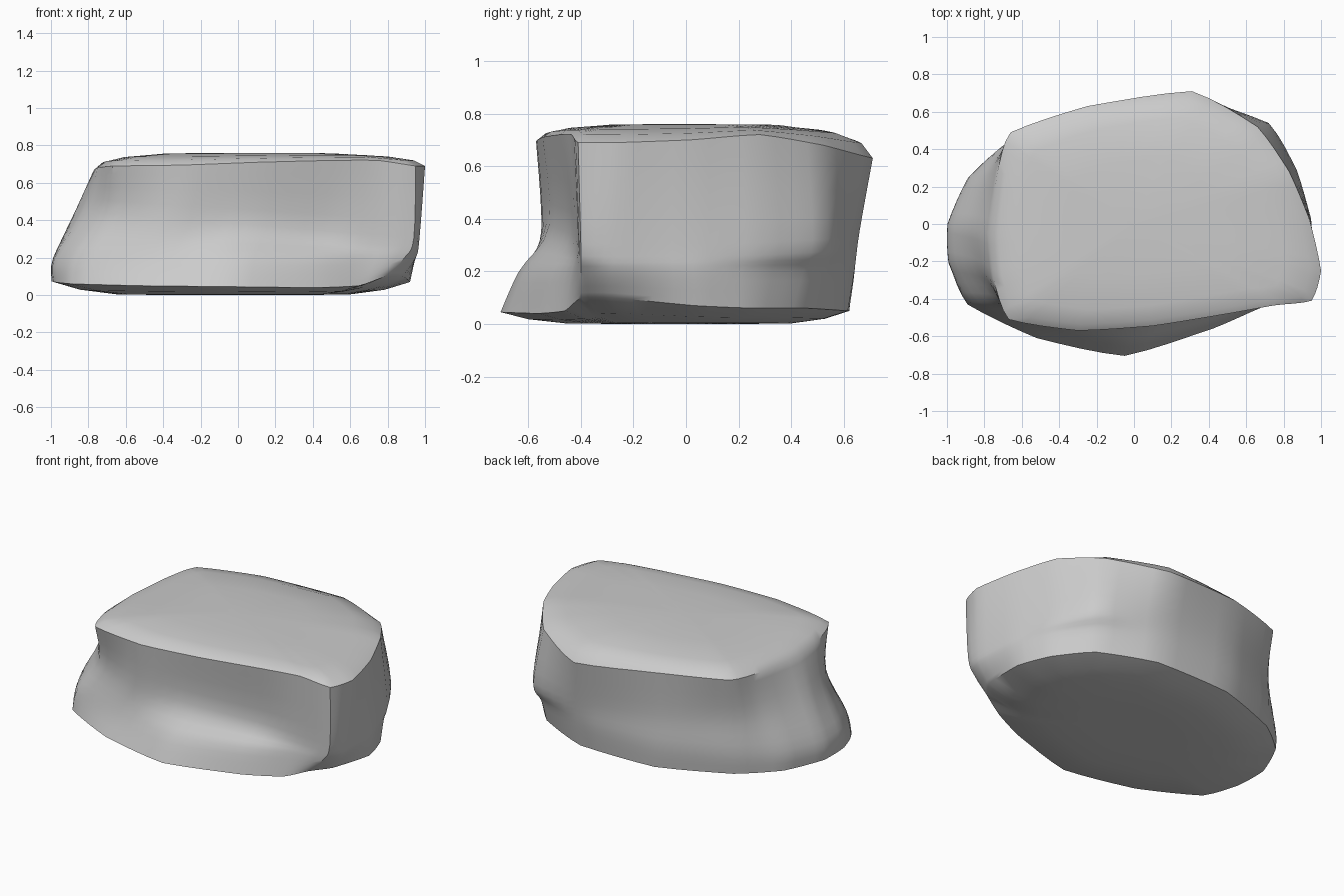
import bpy, bmesh
from mathutils import Vector

if "Cube" in bpy.data.objects:
    bpy.data.objects.remove(bpy.data.objects["Cube"])

# Matching outlines, counter-clockwise from the front right corner
top_rim = [(.95, -.41), (1.0, -.25), (.94, .02), (.83, .28), (.66, .52), (.31, .71),
           (-.25, .63), (-.66, .49), (-.73, .28), (-.77, -.05), (-.75, -.30), (-.67, -.51),
           (-.30, -.57), (.10, -.545), (.50, -.48), (.75, -.435)]
top_z = [.69, .69, .70, .72, .68, .63, .68, .69, .68, .67, .68, .69, .695, .71, .72, .72]
waist = [(.94, -.40), (.97, -.27), (.945, .02), (.87, .29), (.72, .54), (.33, .66),
         (-.24, .61), (-.66, .44), (-.79, .26), (-.87, -.02), (-.83, -.24), (-.70, -.43),
         (-.36, -.55), (.05, -.52), (.45, -.44), (.72, -.415)]
shelf = [(.89, -.40), (.95, -.28), (.945, .03), (.86, .27), (.69, .50), (.33, .64),
         (-.22, .62), (-.66, .45), (-.88, .25), (-.985, 0), (-.98, -.20), (-.86, -.42),
         (-.47, -.56), (-.02, -.635), (.40, -.53), (.68, -.435)]
base_rim = [(.79, -.40), (.88, -.28), (.92, .03), (.85, .25), (.68, .46), (.33, .615),
            (-.20, .61), (-.65, .44), (-.88, .25), (-.995, 0), (-.985, -.22), (-.89, -.43),
            (-.52, -.61), (-.05, -.705), (.42, -.56), (.65, -.46)]
base_z = [.10, .10, .07, .06, .06, .05, .05, .06, .07, .075, .07, .06, .05, .045, .04, .05]


def spline(a, b, c, d, t):
    return .5 * (2*b + (c-a)*t + (2*a - 5*b + 4*c - d)*t*t + (3*b - a - 3*c + d)*t**3)


def soft_ring(pts, n=4):
    # halfway between straight chipped edges and a smooth curve
    k = len(pts)
    return [spline(pts[i-1], pts[i], pts[(i+1) % k], pts[(i+2) % k], j/n)
            .lerp(pts[i].lerp(pts[(i+1) % k], j/n), .6)
            for i in range(k) for j in range(n)]


keys = [soft_ring(r) for r in (
    [Vector((x, y, z)) for (x, y), z in zip(base_rim, base_z)],
    [Vector((x, y, .20)) for x, y in shelf],
    [Vector((x, y, .38 - .08*x)) for x, y in waist],
    [Vector((x, y, z)) for (x, y), z in zip(top_rim, top_z)])]

# Side wall rings
rings = []
for i in range(3):
    a, b, c, d = (keys[max(0, min(3, i+o))] for o in (-1, 0, 1, 2))
    rings += [[spline(*p, t/4) for p in zip(a, b, c, d)] for t in range(4)]
rings.append(keys[3])


# Shallow domed top and bottom
def cap(ring, steps):
    return [[Vector((p.x*s, p.y*s, p.z + (z - p.z)*f)) for p in ring] for s, z, f in steps]


rings += cap(keys[3], [(.94, .757, .45), (.8, .758, .75), (.5, .76, .97), (.02, .76, 1)])
rings = cap(keys[0], [(.02, 0, 1), (.35, 0, 1), (.65, 0, .95), (.85, 0, .6)]) + rings

bm = bmesh.new()
loops = [[bm.verts.new(p) for p in r] for r in rings]
n = len(loops[0])
for lo, hi in zip(loops, loops[1:]):
    for i in range(n):
        j = (i+1) % n
        bm.faces.new((lo[i], lo[j], hi[j], hi[i]))
bm.faces.new(loops[0][::-1])
bm.faces.new(loops[-1])
bmesh.ops.recalc_face_normals(bm, faces=bm.faces)
mesh = bpy.data.meshes.new("rock")
bm.to_mesh(mesh)
bm.free()
rock = bpy.data.objects.new("rock", mesh)
bpy.context.collection.objects.link(rock)
bpy.context.view_layer.objects.active = rock
rock.select_set(True)
bpy.ops.object.shade_smooth_by_angle(angle=.7)
